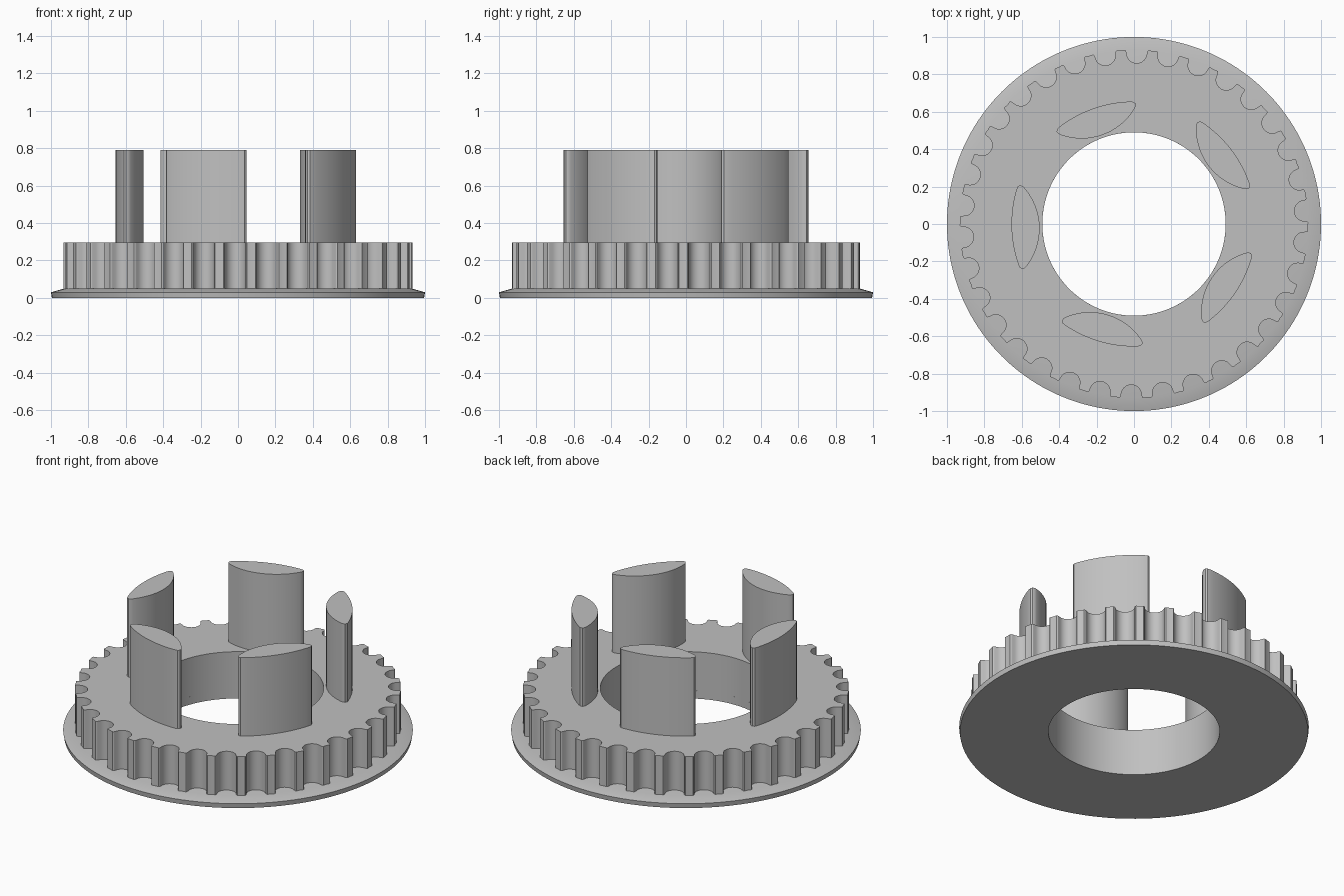
import bpy
import bmesh
import math

TEETH = 34
BORE = 0.49

cube = bpy.data.objects.get("Cube")
if cube:
    bpy.data.objects.remove(cube, do_unlink=True)

# Single plain grey material
grey = bpy.data.materials.new("plain_grey")
grey.use_nodes = True
colour = (0.53, 0.53, 0.53, 1.0)
grey.diffuse_color = colour
grey.node_tree.nodes["Principled BSDF"].inputs["Base Color"].default_value = colour


def finish(name, bm):
    """Turn a bmesh into a smooth-by-angle object."""
    bmesh.ops.recalc_face_normals(bm, faces=bm.faces)
    mesh = bpy.data.meshes.new(name)
    bm.to_mesh(mesh)
    bm.free()
    mesh.materials.append(grey)
    obj = bpy.data.objects.new(name, mesh)
    bpy.context.collection.objects.link(obj)
    bpy.ops.object.select_all(action="DESELECT")
    obj.select_set(True)
    bpy.context.view_layer.objects.active = obj
    bpy.ops.object.shade_smooth_by_angle(angle=math.radians(30))
    return obj


def ring_solid(name, loops):
    """Join closed loops of equal length into a ring-shaped solid."""
    bm = bmesh.new()
    rings = [[bm.verts.new(p) for p in loop] for loop in loops]
    count = len(rings[0])
    for a, b in zip(rings, rings[1:] + rings[:1]):
        for i in range(count):
            j = (i + 1) % count
            bm.faces.new((a[i], a[j], b[j], b[i]))
    return finish(name, bm)


def polar(r, a, z):
    return (r * math.cos(a), r * math.sin(a), z)


# Flange disc with a bevelled rim
angles = [math.tau * i / 160 for i in range(160)]
section = [(BORE, 0), (0.995, 0), (1.0, 0.03), (0.93, 0.05), (BORE, 0.05)]
ring_solid("flange", [[polar(r, a, z) for a in angles] for r, z in section])

# Toothed ring: round grooves between narrow teeth
groove = [(-0.064, 0.93), (-0.058, 0.925)]
for i in range(13):
    a = math.pi * (1 + i / 12)
    groove.append((0.055 * math.cos(a), 0.915 + 0.055 * math.sin(a)))
groove += [(0.058, 0.925), (0.064, 0.93)]
outline = []
for k in range(TEETH):
    mid = math.radians(89.1) + math.tau * k / TEETH
    outline += [(math.hypot(t, r), mid + math.atan2(t, r)) for t, r in groove]
    outline.append((0.93, mid + math.pi / TEETH))
low, high = 0.05, 0.295
ring_solid("toothed_ring", [
    [polar(BORE, a, low) for r, a in outline],
    [polar(r, a, low) for r, a in outline],
    [polar(r, a, high) for r, a in outline],
    [polar(BORE, a, high) for r, a in outline],
])

# Lens-shaped post section: radial distance, tangential offset
STEPS = 16
outer = []
inner = []
for i in range(STEPS + 1):
    s = 2 * i / STEPS - 1
    t = 0.2 * s
    outer.append((math.sqrt(0.655 ** 2 - t * t), t))
    t = -0.21 * s
    inner.append((0.505 + 0.331 - math.sqrt(0.331 ** 2 - t * t), t))
tip = [(0.616, 0.217), (0.604, 0.224), (0.591, 0.22)]
lens = outer + tip + inner + [(u, -t) for u, t in reversed(tip)]

# Five upright posts around the bore
for k in range(5):
    a = math.radians(109.6 + 72 * k)
    c, s = math.cos(a), math.sin(a)
    bm = bmesh.new()
    base = bm.faces.new([bm.verts.new((u * c - t * s, u * s + t * c, 0.28))
                         for u, t in lens])
    top = bmesh.ops.extrude_face_region(bm, geom=[base], use_keep_orig=True)
    for v in top["geom"]:
        if isinstance(v, bmesh.types.BMVert):
            v.co.z = 0.79
    finish(f"post_{k + 1}", bm)
